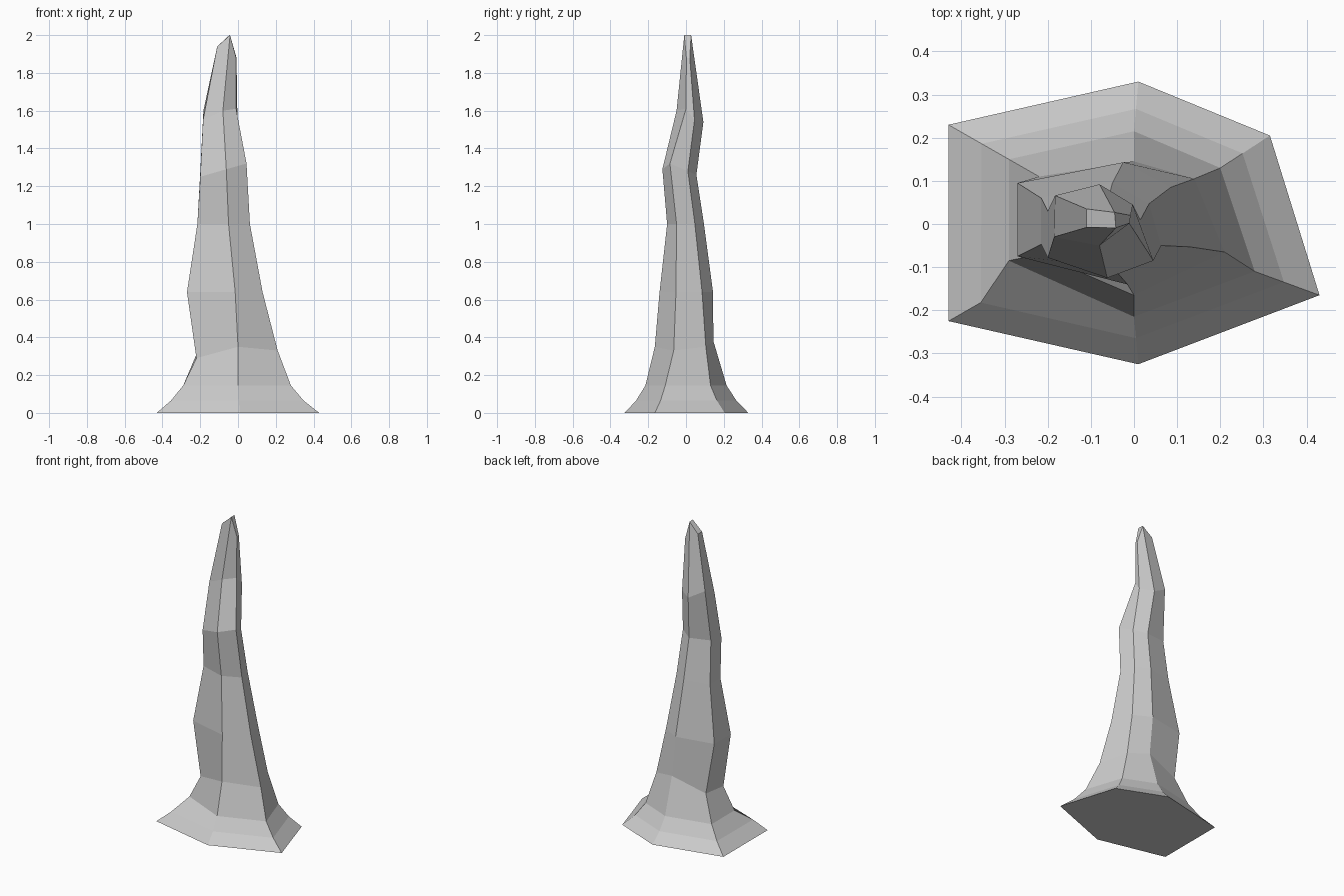
import bpy, bmesh

# Stacked six-sided cross-sections, going round from front left:
# front left, front middle, front right, back right, back middle, back left
# Each entry: corner positions (x, y), then one height or a height per corner
foot = ([(-.43, -.225), (.01, -.325), (.43, -.165), (.315, .205), (.01, .33), (-.43, .23)], 0)
ankle = ([(-.29, -.085), (0, -.215), (.28, -.11), (.20, .13), (0, .215), (-.29, .15)], .145)

# Soft flare between the foot and the ankle
flare = ([(a[0] + (b[0] - a[0]) * .55, a[1] + (b[1] - a[1]) * .55)
          for a, b in zip(foot[0], ankle[0])], .065)
flare[0][0] = (-.355, -.182)

sections = [
    foot, flare, ankle,
    ([(-.22, -.07), (0, -.165), (.21, -.065), (.14, .105), (0, .145), (-.22, .11)],
     (.29, .35, .33, .35, .38, .31)),
    ([(-.27, -.075), (-.015, -.14), (.13, -.053), (.085, .085), (-.025, .143), (-.27, .095)], .64),
    ([(-.215, -.047), (-.05, -.10), (.063, -.05), (.035, .047), (-.05, .095), (-.215, .06)], 1.0),
    ([(-.20, -.078), (-.062, -.125), (.045, -.085), (.015, .01), (-.06, .055), (-.20, .03)],
     (1.25, 1.29, 1.32, 1.28, 1.26, 1.27)),
    ([(-.185, -.03), (-.08, -.05), (-.01, 0), (-.003, .045), (-.08, .092), (-.183, .066)],
     (1.55, 1.60, 1.61, 1.55, 1.54, 1.60)),
    ([(-.11, -.008), (-.042, -.009), (-.01, .002), (-.008, .02), (-.045, .027), (-.11, .035)],
     (1.94, 2.0, 1.88, 1.88, 2.0, 1.94)),
]

bm = bmesh.new()
rings = []
for corners, height in sections:
    zs = height if isinstance(height, tuple) else [height] * 6
    rings.append([bm.verts.new((x, y, z)) for (x, y), z in zip(corners, zs)])

# Rock sides
for low, high in zip(rings, rings[1:]):
    for i in range(6):
        j = (i + 1) % 6
        bm.faces.new((low[i], low[j], high[j], high[i]))

# Flat underside and ridged tip
bm.faces.new(rings[0][::-1])
a, b, c, d, e, f = rings[-1]
bm.faces.new((a, b, e, f))
bm.faces.new((b, c, d, e))
bmesh.ops.recalc_face_normals(bm, faces=bm.faces)

mesh = bpy.data.meshes.new("rock_spire")
bm.to_mesh(mesh)
bm.free()
spire = bpy.data.objects.new("rock_spire", mesh)
bpy.context.collection.objects.link(spire)
